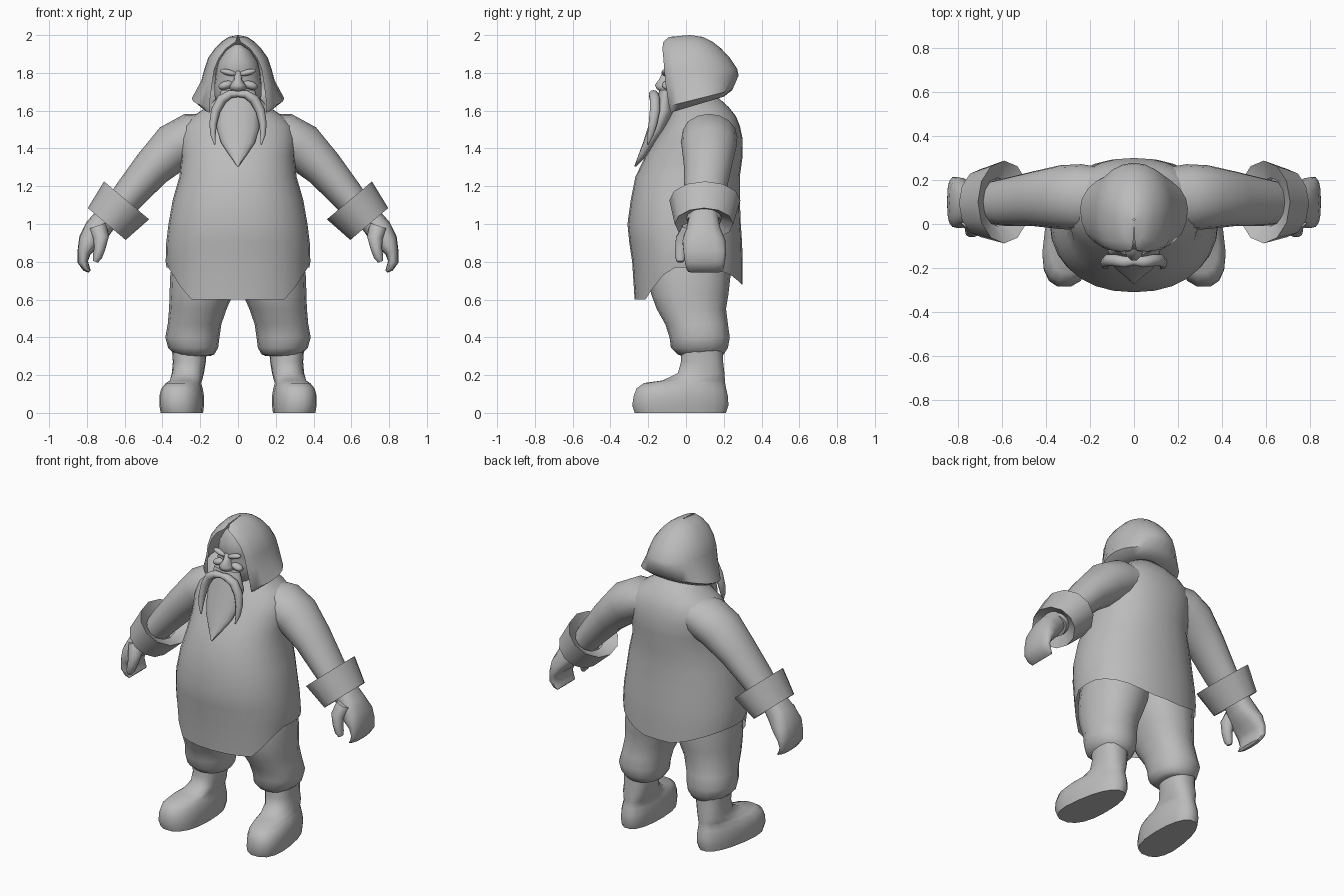
import bpy, bmesh, math
from mathutils import Vector, Matrix

cube = bpy.data.objects.get("Cube")
if cube:
    bpy.data.objects.remove(cube, do_unlink=True)

grey = bpy.data.materials.new("plain grey")
grey.use_nodes = True
COL = (0.5, 0.5, 0.5, 1)
grey.diffuse_color = COL
bsdf = next(n for n in grey.node_tree.nodes if n.type == 'BSDF_PRINCIPLED')
bsdf.inputs["Base Color"].default_value = COL
bsdf.inputs["Roughness"].default_value = 0.8


def finish(name, bm, angle=50):
    bmesh.ops.remove_doubles(bm, verts=bm.verts, dist=0.0005)
    bmesh.ops.recalc_face_normals(bm, faces=bm.faces)
    me = bpy.data.meshes.new(name)
    bm.to_mesh(me)
    bm.free()
    me.materials.append(grey)
    me.shade_smooth()
    me.set_sharp_from_angle(angle=math.radians(angle))
    ob = bpy.data.objects.new(name, me)
    bpy.context.collection.objects.link(ob)
    return ob


def loft(name, rings, closed=True, cap_a=True, cap_b=True, angle=50):
    """Skin a list of equally long point rings."""
    bm = bmesh.new()
    rows = [[bm.verts.new(p) for p in r] for r in rings]
    n = len(rows[0])
    for a, b in zip(rows, rows[1:]):
        for i in range(n if closed else n - 1):
            j = (i + 1) % n
            bm.faces.new((a[i], a[j], b[j], b[i]))
    if cap_a:
        bm.faces.new(rows[0])
    if cap_b:
        bm.faces.new(rows[-1])
    return finish(name, bm, angle)


def unit(n, p=2.0):
    """Points of a unit superellipse."""
    f = lambda v: math.copysign(abs(v) ** (2 / p), v)
    return [(f(math.cos(2 * math.pi * i / n)), f(math.sin(2 * math.pi * i / n)))
            for i in range(n)]


def level(z, x0, x1, y0, y1, n=16, p=2.2, splay=0, toe=0, s=1):
    """Horizontal ring; splay shifts the front outwards, toe widens it."""
    cx, cy, rx, ry = (x0 + x1) / 2, (y0 + y1) / 2, (x1 - x0) / 2, (y1 - y0) / 2
    return [(s * (cx + rx * u * (1 - toe * v) - splay * v), cy + ry * v, z)
            for u, v in unit(n, p)]


def tube(name, path, n=12, p=2.0, s=1, **kw):
    """Tube along (x, y, z, radius in y, radius across) points."""
    rings = []
    for i, (x, y, z, ry, rp) in enumerate(path):
        a, b = path[max(i - 1, 0)], path[min(i + 1, len(path) - 1)]
        t = Vector((b[0] - a[0], 0, b[2] - a[2])).normalized()
        rings.append([(s * (x + rp * u * t.z), y + ry * v, z - rp * u * t.x)
                      for u, v in unit(n, p)])
    return loft(name, rings, **kw)


def ball(name, c, r, tilt=0, segs=12):
    bm = bmesh.new()
    m = (Matrix.Translation(c) @ Matrix.Rotation(tilt, 4, 'Y')
         @ Matrix.Diagonal((*r, 1)))
    bmesh.ops.create_uvsphere(bm, u_segments=segs, v_segments=8, radius=1, matrix=m)
    return finish(name, bm, 80)


# Tunic: horizontal rings, hem dips at front and back
def hem(p):
    low, flat = (0.60, 0.26) if p[1] < 0 else (0.68, 0.12)
    k = min(1, max(0, abs(p[0]) - flat) / (0.37 - flat))
    return (p[0], p[1], low + (0.77 - low) * k)


tunic = [(0.80, .383, -.285, .30), (0.90, .38, -.30, .297), (1.0, .368, -.31, .29),
         (1.13, .345, -.292, .285), (1.25, .31, -.268, .285), (1.36, .30, -.215, .30),
         (1.45, .31, -.16, .30), (1.52, .295, -.115, .285), (1.57, .24, -.085, .265),
         (1.62, .165, -.06, .225), (1.67, .11, -.03, .17)]
rings = [[hem(p) for p in level(0, -.378, .378, -.272, .30, 28)]]
rings += [level(z, -w, w, a, b, 28) for z, w, a, b in tunic]
loft("tunic", rings, cap_a=False)

# Head, brow, nose and cheeks
head = [(1.60, .10, -.06, .12), (1.68, .125, -.10, .14), (1.74, .125, -.115, .15),
        (1.775, .12, -.105, .15), (1.80, .118, -.118, .15), (1.86, .105, -.112, .14),
        (1.92, .065, -.10, .11), (1.95, .02, -.08, .06)]
loft("head", [level(z, -w, w, a, b, 20) for z, w, a, b in head], angle=80)
loft("nose", [level(z, -w, w, f, -.06, 10, 2) for z, w, f in
              [(1.695, .02, -.13), (1.715, .045, -.158), (1.735, .042, -.168),
               (1.765, .022, -.145), (1.81, .018, -.122)]], angle=80)
for s, side in ((1, "left"), (-1, "right")):
    ball(side + "_brow", (s * .05, -.108, 1.802), (.048, .022, .016), -s * .25)
    ball(side + "_cheek", (s * .065, -.10, 1.735), (.04, .028, .022), s * .3)

# Hood: C-shaped rings open at the face, tilted towards the neck
hood = [(1.645, .12, .13, -.05, .07, .14, .3), (1.635, .15, .19, -.08, .07, .20, .3),
        (1.665, .152, .245, -.09, .07, .245, .25), (1.76, .138, .195, -.108, .05, .278, .12),
        (1.82, .125, .178, -.115, .05, .272, 0), (1.88, .10, .158, -.12, .04, .232, 0),
        (1.93, .062, .122, -.125, .04, .185, 0), (1.965, .012, .088, -.12, .03, .14, 0),
        (1.99, .004, .05, -.09, .02, .09, 0), (2.0, 0, .004, .015, .02, .025, 0)]
rings = []
for z, ox, w, yf, cy, yb, k in hood:
    half = []
    for i in range(4):                       # front quarter, rim to side
        a = math.pi / 2 * (1 - i / 4)
        half.append((ox + (w - ox) * math.cos(a), cy - (cy - yf) * math.sin(a)))
    for i in range(7):                       # back quarter, side to spine
        a = math.pi / 2 * i / 6
        half.append((w * math.cos(a), cy + (yb - cy) * math.sin(a)))
    pts = half + [(-x, y) for x, y in reversed(half[:-1])]
    rings.append([(x, y, z + k * (y - .07)) for x, y in pts])
loft("hood", rings, closed=False, cap_a=False, cap_b=False)

# Beard and moustache
beard = [(1.71, .09, -.14, -.08), (1.60, .12, -.175, -.06), (1.50, .112, -.205, -.10),
         (1.43, .09, -.228, -.155), (1.37, .05, -.25, -.20), (1.305, .004, -.274, -.262)]
loft("beard", [level(z, -w, w, a, b, 16, 2) for z, w, a, b in beard], angle=70)

whisker = [(0, -.168, 1.688, .02, .016), (.04, -.172, 1.688, .026, .022),
           (.085, -.165, 1.66, .028, .027), (.118, -.165, 1.60, .028, .025),
           (.132, -.175, 1.53, .024, .02), (.132, -.188, 1.47, .017, .014),
           (.122, -.202, 1.42, .004, .004)]

arm = [(.10, .12, 1.49, .13, .09), (.24, .122, 1.46, .15, .13), (.335, .122, 1.41, .145, .128),
       (.455, .115, 1.295, .125, .105), (.575, .10, 1.155, .11, .088),
       (.69, .095, 1.015, .09, .07)]
cuff = [(.62, .10, 1.09, .11, .085), (.59, .10, 1.125, .188, .157),
        (.695, .095, 1.0, .155, .132), (.665, .095, 1.035, .08, .07)]
hand = [(.69, .095, 1.04, .075, .065), (.745, .092, .97, .09, .07), (.79, .095, .905, .115, .058),
        (.815, .10, .85, .115, .036), (.822, .10, .80, .108, .028),
        (.803, .10, .765, .10, .02), (.785, .10, .748, .09, .008)]
thumb = [(.745, .03, .99, .05, .05), (.725, -.01, .93, .045, .042),
         (.732, -.025, .87, .035, .03), (.745, -.03, .825, .03, .025),
         (.755, -.03, .80, .018, .014)]
# Legs: z, inner x, outer x, front y, back y
trouser = [(.30, .15, .31, -.02, .18), (.31, .125, .335, -.045, .20), (.345, .105, .37, -.08, .222),
           (.40, .098, .385, -.087, .232), (.47, .088, .372, -.11, .222),
           (.55, .06, .365, -.155, .212), (.63, .025, .362, -.185, .225),
           (.72, -.01, .36, -.20, .235), (.85, -.02, .34, -.20, .24)]
# Boots: z, inner x, outer x, front y, back y, splay, toe widening
boot = [(0, .185, .40, -.275, .215, .02, .16), (.04, .18, .405, -.288, .228, .025, .16),
        (.09, .18, .405, -.28, .225, .025, .16), (.13, .187, .395, -.265, .215, .025, .14),
        (.158, .195, .375, -.225, .21, .02, .1), (.172, .19, .36, -.125, .208, .01, .04),
        (.21, .18, .35, -.045, .205, 0, 0), (.27, .17, .345, -.028, .198, 0, 0),
        (.34, .165, .35, -.025, .195, 0, 0)]

for s, side in ((1, "left_"), (-1, "right_")):
    tube(side + "moustache", whisker, 10, s=s, angle=70)
    tube(side + "sleeve", arm, 16, s=s)
    # Cuff runs as one band with lips folding in to the wrist
    bands = []
    ax = Vector((.64, 0, -.76))
    for x, y, z, ry, rp in cuff:
        bands.append([(s * (x + rp * u * ax.z), y + ry * v, z - rp * u * ax.x)
                      for u, v in unit(12)])
    loft(side + "cuff", bands, cap_a=False, cap_b=False, angle=40)
    tube(side + "hand", hand, 14, 2.6, s=s, angle=60)
    tube(side + "thumb", thumb, 10, s=s, angle=60)
    loft(side + "trouser_leg", [level(z, a, b, c, d, s=s) for z, a, b, c, d in trouser])
    loft(side + "boot", [level(z, a, b, c, d, 18, 2.4, sp, t, s)
                         for z, a, b, c, d, sp, t in boot], angle=60)
